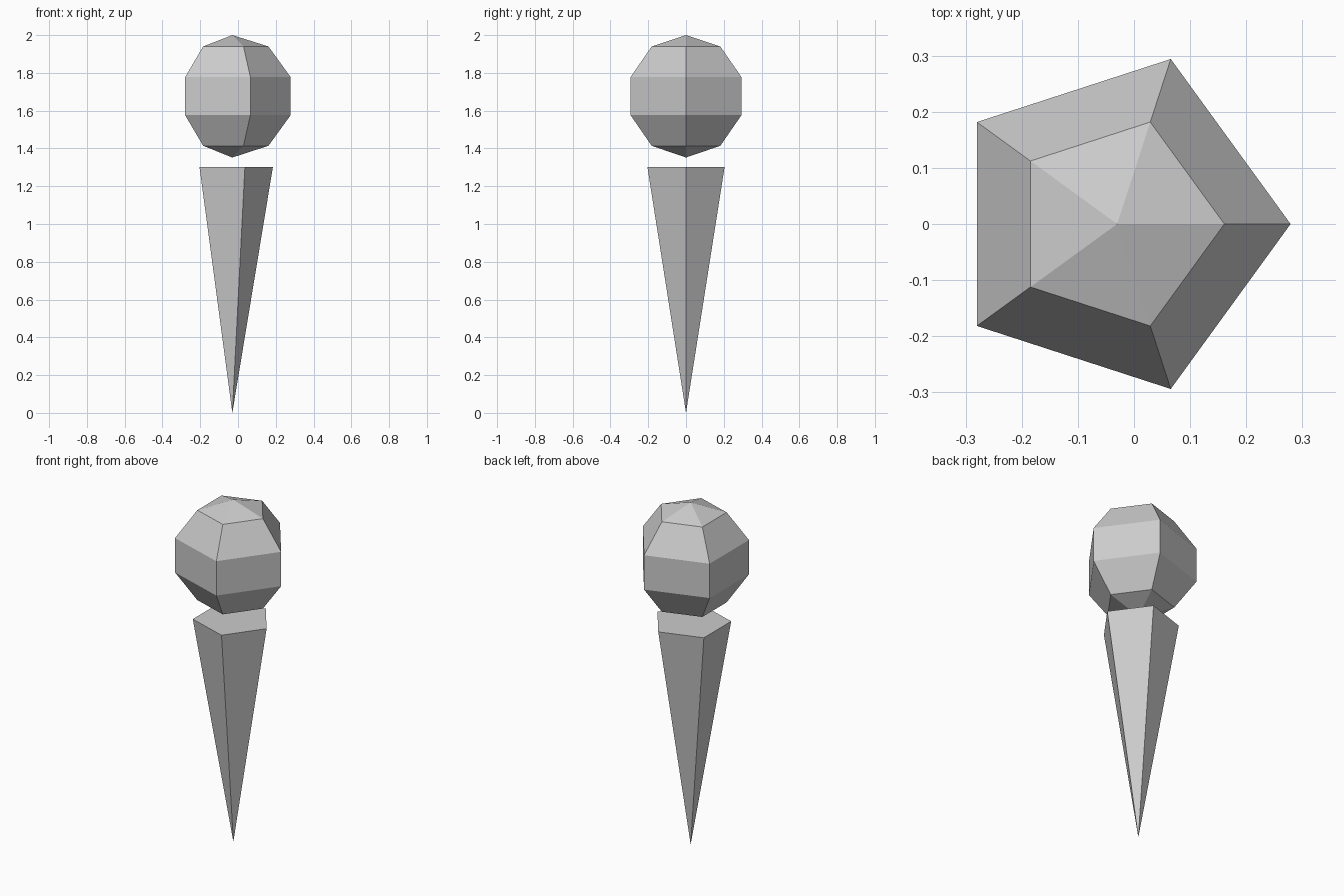
import bpy
import bmesh
from math import cos, sin, pi

if "Cube" in bpy.data.objects:
    bpy.data.objects.remove(bpy.data.objects["Cube"])

SIDES = 5
CENTRE_X = -0.03


def lathe(name, bottom, rings, top=None):
    """Five-sided solid: bottom point, (radius, z) rings, then a point or flat cap."""
    bm = bmesh.new()
    loops = [[bm.verts.new((CENTRE_X + r * cos(2 * pi * i / SIDES),
                            r * sin(2 * pi * i / SIDES), z))
              for i in range(SIDES)] for r, z in rings]
    low = bm.verts.new((CENTRE_X, 0, bottom))
    high = bm.verts.new((CENTRE_X, 0, top)) if top is not None else None
    for i in range(SIDES):
        j = (i + 1) % SIDES
        bm.faces.new((low, loops[0][j], loops[0][i]))
        for a, b in zip(loops, loops[1:]):
            bm.faces.new((a[i], a[j], b[j], b[i]))
        if high:
            bm.faces.new((loops[-1][i], loops[-1][j], high))
    if not high:
        bm.faces.new(loops[-1])
    bmesh.ops.recalc_face_normals(bm, faces=bm.faces[:])
    mesh = bpy.data.meshes.new(name)
    bm.to_mesh(mesh)
    bm.free()
    obj = bpy.data.objects.new(name, mesh)
    bpy.context.collection.objects.link(obj)
    return obj


# Inverted cone body with a flat top
lathe("cone_body", 0.0, [(0.215, 1.303)])

# Faceted ball head floating above the cone
R, ZC = 0.325, 1.677
angles = [pi * k / 5 for k in range(1, 5)]
lathe("ball_head", ZC - R, [(R * sin(a), ZC - R * cos(a)) for a in angles], 2.0)
